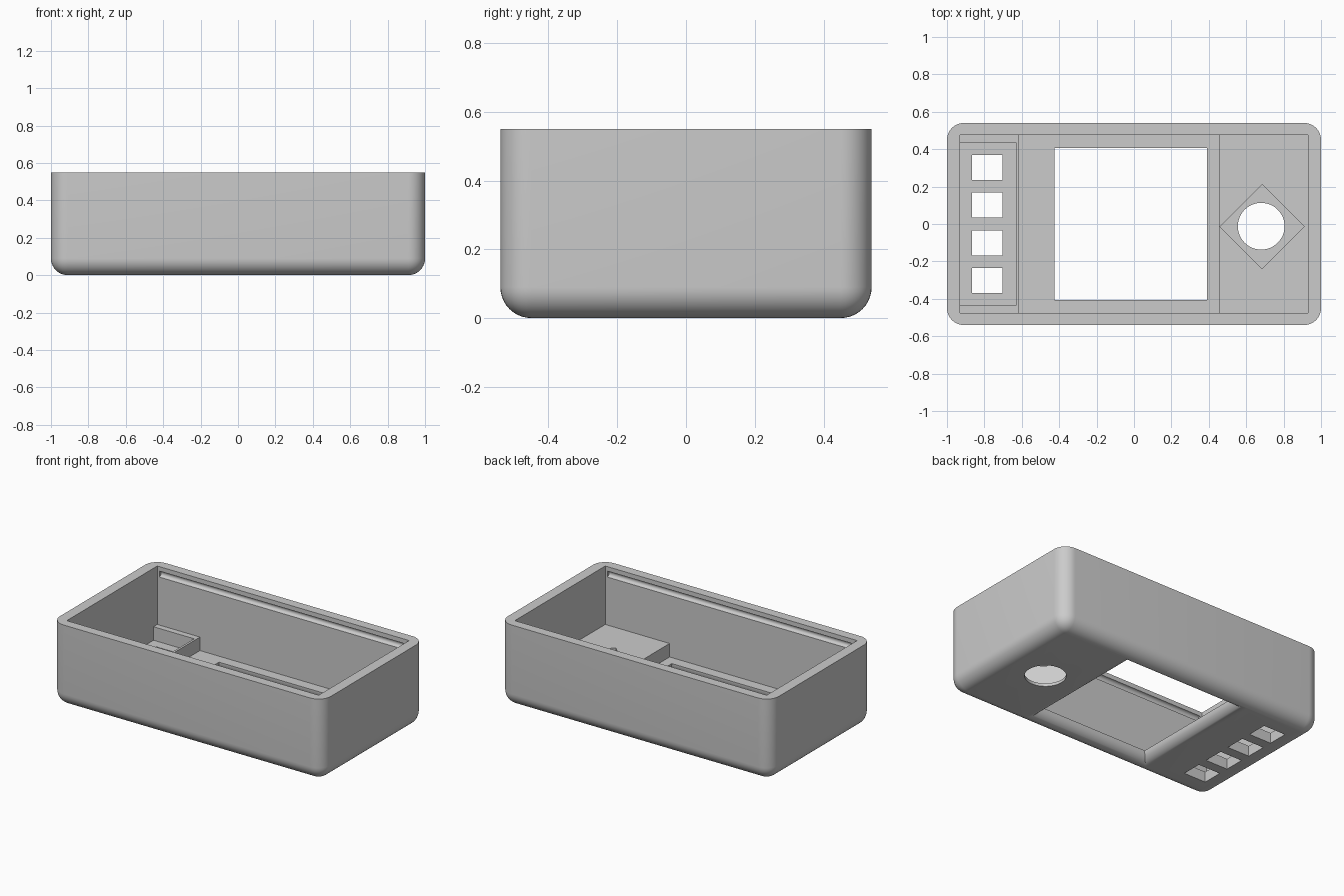
import bpy
import bmesh
from math import cos, sin, pi, radians
from mathutils import Matrix, Vector

old = bpy.data.objects.get("Cube")
if old:
    bpy.data.objects.remove(old, do_unlink=True)

FLOOR, LEDGE, HEIGHT = 0.07, 0.16, 0.55
IN_X, IN_Y = 0.93, 0.477

grey = bpy.data.materials.new("light grey plastic")
grey.use_nodes = True
colour = (0.6, 0.6, 0.6, 1)
grey.diffuse_color = colour
grey.node_tree.nodes["Principled BSDF"].inputs["Base Color"].default_value = colour


def finish(name, bm):
    bmesh.ops.recalc_face_normals(bm, faces=bm.faces)
    mesh = bpy.data.meshes.new(name)
    bm.to_mesh(mesh)
    bm.free()
    mesh.materials.append(grey)
    obj = bpy.data.objects.new(name, mesh)
    bpy.context.collection.objects.link(obj)
    return obj


def box_mesh(x0, x1, y0, y1, z0, z1):
    bm = bmesh.new()
    centre = Vector((x0 + x1, y0 + y1, z0 + z1)) / 2
    size = Matrix.Diagonal((x1 - x0, y1 - y0, z1 - z0, 1))
    bmesh.ops.create_cube(bm, size=1, matrix=Matrix.Translation(centre) @ size)
    return bm


def box(name, *limits):
    return finish(name, box_mesh(*limits))


def prism(name, sides, radius, length, centre, rotation=Matrix()):
    bm = bmesh.new()
    bmesh.ops.create_cone(bm, cap_ends=True, segments=sides, radius1=radius,
                          radius2=radius, depth=length,
                          matrix=Matrix.Translation(centre) @ rotation)
    return finish(name, bm)


def flared_window(x0, x1, y0, y1, r, steps=8):
    """Rectangular opening whose lower edge rolls outward."""
    levels = [(0, 0.3)]
    for i in range(steps + 1):
        a = pi / 2 * i / steps
        levels.append((r * (1 - cos(a)), r * (1 - sin(a))))
    levels.append((r, -0.1))
    bm = bmesh.new()
    rings = [[bm.verts.new(p) for p in ((x0 - g, y0 - g, z), (x1 + g, y0 - g, z),
                                        (x1 + g, y1 + g, z), (x0 - g, y1 + g, z))]
             for g, z in levels]
    for a, b in zip(rings, rings[1:]):
        for i in range(4):
            j = (i + 1) % 4
            bm.faces.new((a[i], a[j], b[j], b[i]))
    bm.faces.new(rings[0])
    bm.faces.new(rings[-1])
    return finish("window_cutter", bm)


# Outer body: rounded upright corners and bottom edges, square top rim
bm = box_mesh(-1, 1, -0.54, 0.54, 0, HEIGHT)
edges = [e for e in bm.edges if min(v.co.z for v in e.verts) < 0.01]
bmesh.ops.bevel(bm, geom=edges, offset=0.09, offset_type='OFFSET',
                segments=10, profile=0.5, affect='EDGES')
case = finish("case", bm)

# Open top, lower display bay and framed button pocket
cutters = [
    box("cavity_cutter", -IN_X, IN_X, -IN_Y, IN_Y, LEDGE, 0.8),
    box("bay_cutter", -0.615, 0.455, -IN_Y, IN_Y, FLOOR, 0.3),
    box("pocket_cutter", -IN_X, -0.63, -0.437, 0.437, FLOOR, 0.3),
    flared_window(-0.425, 0.39, -0.407, 0.407, 0.065),
]

# Row of button openings
for i in range(4):
    y = (i - 1.5) * 0.202
    cutters.append(box("button_cutter", -0.865, -0.703, y - 0.067, y + 0.067, -0.1, 0.3))

# Diamond seat with a round opening for the dial
cutters.append(prism("diamond_cutter", 4, 0.225, 0.28, (0.685, -0.014, 0.16)))
cutters.append(prism("dial_cutter", 48, 0.125, 0.5, (0.68, -0.012, 0.1)))

# Rounded lid grooves along both long walls
for side in (-1, 1):
    cutters.append(prism("groove_cutter", 16, 0.02, 1.83, (0, side * IN_Y, 0.5),
                         Matrix.Rotation(pi / 2, 4, 'Y')))

# Cut everything out of the body
bpy.context.view_layer.objects.active = case
for cutter in cutters:
    cutter.hide_render = True
    mod = case.modifiers.new("cut", 'BOOLEAN')
    mod.operation = 'DIFFERENCE'
    mod.solver = 'EXACT'
    mod.object = cutter
    bpy.ops.object.modifier_apply(modifier=mod.name)
    bpy.data.objects.remove(cutter, do_unlink=True)

# Smooth rounded edges, keep corners crisp
bpy.ops.object.select_all(action='DESELECT')
case.select_set(True)
bpy.ops.object.shade_smooth_by_angle(angle=radians(30))
